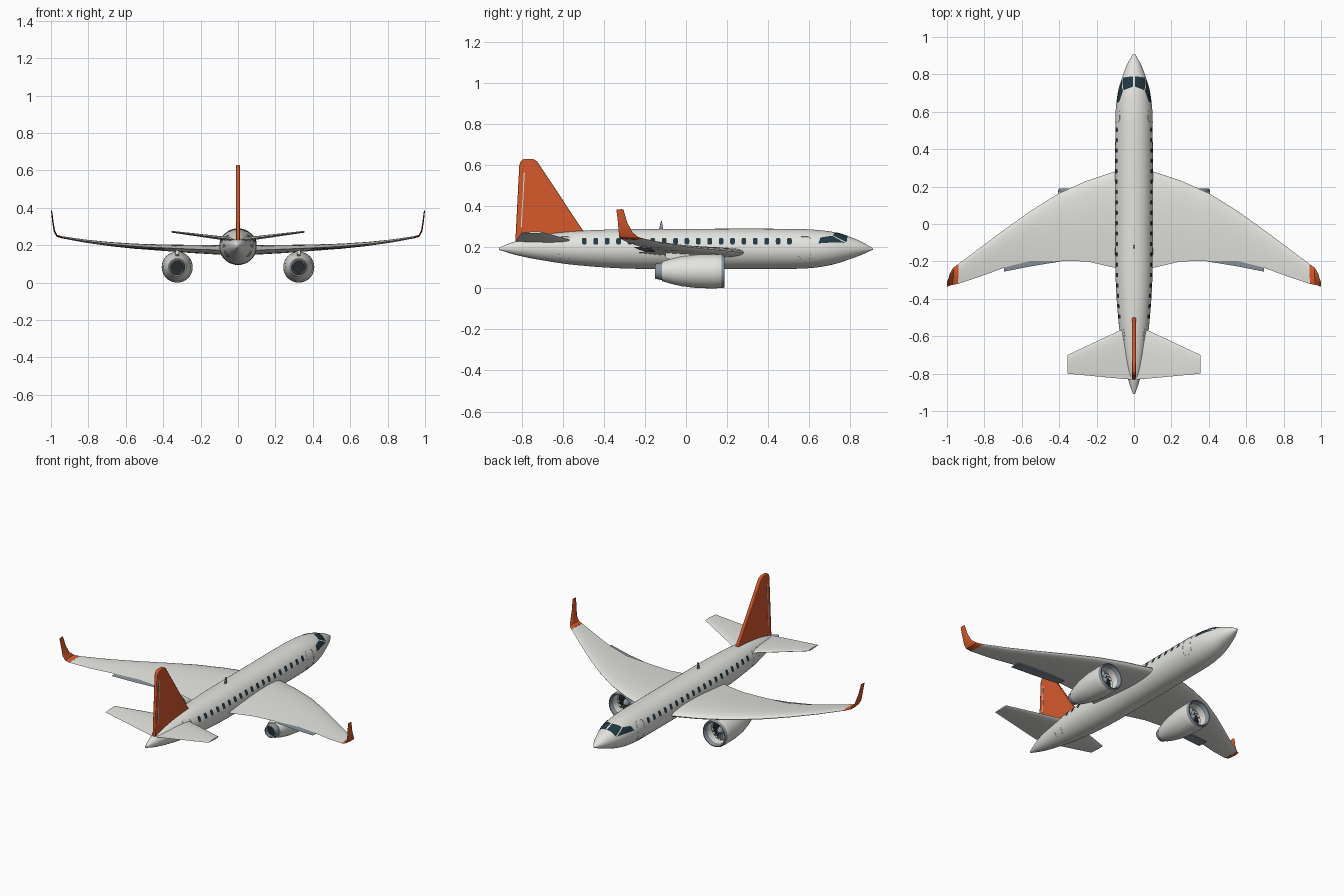
import bpy, bmesh
from math import sin, cos, pi, radians, asin, sqrt

if "Cube" in bpy.data.objects:
    bpy.data.objects.remove(bpy.data.objects["Cube"])


def material(name, r, g, b):
    m = bpy.data.materials.new(name)
    m.diffuse_color = (r, g, b, 1)
    m.use_nodes = True
    m.node_tree.nodes["Principled BSDF"].inputs["Base Color"].default_value = m.diffuse_color
    return m


WHITE = material("white_paint", 0.77, 0.78, 0.74)
ORANGE = material("orange_paint", 0.67, 0.1, 0.025)
GLASS = material("dark_glass", 0.015, 0.04, 0.055)
METAL = material("grey_metal", 0.25, 0.29, 0.33)
DARK = material("dark_metal", 0.02, 0.025, 0.03)


def build(name, verts, faces, mat, angle=40, recalc=True):
    me = bpy.data.meshes.new(name)
    me.from_pydata(verts, [], faces)
    if recalc:
        bm = bmesh.new()
        bm.from_mesh(me)
        bmesh.ops.recalc_face_normals(bm, faces=bm.faces)
        bm.to_mesh(me)
        bm.free()
    ob = bpy.data.objects.new(name, me)
    bpy.context.collection.objects.link(ob)
    me.materials.append(mat)
    bpy.ops.object.select_all(action='DESELECT')
    ob.select_set(True)
    bpy.context.view_layer.objects.active = ob
    bpy.ops.object.shade_smooth_by_angle(angle=radians(angle))
    return ob


def loft(name, rings, mat, caps=True):
    n = len(rings[0])
    verts = [p for r in rings for p in r]
    faces = [(i * n + j, i * n + (j + 1) % n, (i + 1) * n + (j + 1) % n, (i + 1) * n + j)
             for i in range(len(rings) - 1) for j in range(n)]
    if caps:
        faces += [tuple(range(n)), tuple(range(len(verts) - n, len(verts)))]
    return build(name, verts, faces, mat)


# Fuselage stations: y, half width, bottom z, top z
ST = [(-.91, .005, .187, .199), (-.83, .032, .163, .23), (-.72, .055, .14, .258),
      (-.55, .08, .115, .278), (-.3, .098, .097, .288), (0, .1, .095, .29),
      (.5, .1, .095, .29), (.62, .097, .1, .286), (.72, .083, .117, .274),
      (.8, .058, .143, .25), (.86, .034, .165, .225), (.91, .004, .188, .195)]


def slope(i, k):
    a, b = ST[max(i - 1, 0)], ST[min(i + 1, len(ST) - 1)]
    return (b[k] - a[k]) / (b[0] - a[0])


def section(y):
    i = max(j for j in range(len(ST) - 1) if ST[j][0] <= y + 1e-9 or j == 0)
    d = ST[i + 1][0] - ST[i][0]
    t = (y - ST[i][0]) / d
    w, lo, hi = [(2*t**3 - 3*t*t + 1) * ST[i][k] + (t**3 - 2*t*t + t) * d * slope(i, k)
                 + (3*t*t - 2*t**3) * ST[i + 1][k] + (t**3 - t*t) * d * slope(i + 1, k)
                 for k in (1, 2, 3)]
    return w, (lo + hi) / 2, (hi - lo) / 2


def skin(y, a, off=0.0, side=1):
    w, zc, h = section(y)
    return (side * (w + off) * cos(a), y, zc + (h + off) * sin(a))


def skin_z(y, z, off, side):
    w, zc, h = section(y)
    return skin(y, asin(max(-1, min(1, (z - zc) / h))), off, side)


ys = [-.91 + 1.82 * i / 90 for i in range(91)]
loft("fuselage", [[skin(y, 2 * pi * j / 48) for j in range(48)] for y in ys], WHITE)


def oval(cy, cz, ry, rz, n=20, p=0.5):
    pw = lambda v: abs(v) ** p * (1 if v > 0 else -1)
    return [(cy + ry * pw(cos(2*pi*i/n)), cz + rz * pw(sin(2*pi*i/n))) for i in range(n)]


def wing_ring(s, x, le, te, z, th, ang=0.0, n=9):
    # airfoil ring; ang leans the section towards vertical
    pts = []
    for sgn, order in ((1, range(n, -1, -1)), (-1, range(1, n))):
        for i in order:
            u = (i / n) ** 2
            t = 5 * th * (.297 * sqrt(u) - .126 * u - .352 * u*u + .284 * u**3 - .102 * u**4)
            t *= sgn * (1.0 if sgn > 0 else .9)
            pts.append((s * (x - t * sin(ang)), le + (te - le) * u, z + t * cos(ang)))
    return pts


WING = [(0, .30, -.26, .172, .056), (.1, .282, -.235, .174, .054), (.25, .232, -.2, .179, .046),
        (.4, .165, -.197, .186, .036), (.55, .072, -.197, .194, .029), (.69, -.028, -.232, .206, .023),
        (.82, -.125, -.28, .222, .017), (.94, -.215, -.32, .242, .012, .1)]
WINGLET = [(.94, -.215, -.32, .242, .013, .1), (.968, -.235, -.325, .25, .011, .4),
           (.982, -.262, -.328, .275, .009, 1.1), (.99, -.288, -.332, .325, .008, 1.4),
           (.997, -.305, -.339, .385, .006, 1.45)]
TAIL = [(0, -.535, -.832, .226, .024), (.06, -.562, -.828, .234, .022), (.355, -.70, -.80, .272, .010)]

# Engine profiles: y, radius
COWL = [(.118, .064), (.15, .066), (.178, .069), (.186, .073), (.187, .077), (.178, .081),
        (.14, .083), (.06, .082), (-.02, .073), (-.08, .059), (-.118, .047), (-.118, .036)]
NOZZLE = [(-.10, .046), (-.118, .043), (-.15, .036), (-.15, .031), (-.12, .029)]
SPINNER = [(.105, .024), (.125, .021), (.142, .012), (.15, .001)]
LIP = [(.16, .066), (.178, .0685), (.187, .0725), (.1885, .077), (.178, .0818), (.172, .082)]
EX, EZ = .325, .083


def lathe(name, prof, s, mat, caps=False, n=40):
    return loft(name, [[(s * EX + r * cos(2*pi*j/n), y, EZ + r * sin(2*pi*j/n)) for j in range(n)]
                       for y, r in prof], mat, caps)


def slab(name, outline, x0, thick, mat, bevel=0.0):
    loft_ob = loft(name, [[(x, y, z) for y, z in outline] for x in (x0 - thick/2, x0 + thick/2)], mat)
    if bevel:
        m = loft_ob.modifiers.new("bevel", 'BEVEL')
        m.width, m.segments = bevel, 2
    return loft_ob


for s, side in ((1, "right"), (-1, "left")):
    # Wing, winglet, flap and tailplane
    loft(side + "_wing", [wing_ring(s, *w) for w in WING], WHITE)
    loft(side + "_winglet", [wing_ring(s, *w) for w in WINGLET], ORANGE)
    loft(side + "_tailplane", [wing_ring(s, *w) for w in TAIL], WHITE)
    loft(side + "_flap", [[(s * x, y0, z + .004), (s * x, y1, z), (s * x, y0, z - .004)]
                          for x, y0, y1, z in ((.39, -.15, -.20, .18), (.55, -.16, -.226, .187),
                                               (.695, -.19, -.255, .2))], METAL)

    # Engine
    lathe(side + "_engine_cowl", COWL, s, WHITE)
    lathe(side + "_intake_lip", LIP, s, METAL)
    lathe(side + "_exhaust_nozzle", NOZZLE, s, METAL)
    lathe(side + "_exhaust_core", [(-.125, .036), (-.128, .034)], s, DARK, True)
    lathe(side + "_exhaust_duct", [(-.112, .046), (-.114, .045)], s, METAL, True)
    lathe(side + "_fan_back", [(.10, .066), (.102, .066)], s, DARK, True)
    lathe(side + "_spinner", SPINNER, s, METAL, True)
    v, f = [], []
    for k in range(16):
        a = 2 * pi * k / 16
        for r, da, y in ((.018, -.16, .108), (.065, -.1, .106), (.065, .1, .122), (.018, .16, .118)):
            v.append((s * EX + r * cos(a + da), y, EZ + r * sin(a + da)))
        f.append(tuple(range(4 * k, 4 * k + 4)))
    build(side + "_fan_blades", v, f, METAL)
    slab(side + "_pylon", [(.13, .15), (.15, .175), (-.1, .18), (-.1, .15), (-.05, .13)],
         s * EX, .018, WHITE)

    # Cabin windows
    v, f = [], []
    for k in range(19):
        pts = oval(-.495 + k * .0555, .229, .0115, .0155)
        f.append(tuple(range(len(v), len(v) + len(pts))))
        v += [skin_z(y, z, .002, s) for y, z in pts]
    build(side + "_cabin_windows", v, [q if s > 0 else q[::-1] for q in f], GLASS, recalc=False)

    # Door outlines
    for label, y in (("front", .578), ("rear", -.59)):
        rings = [[skin_z(py, pz, off, s) for py, pz in oval(y, .197, .034 + d, .058 + d, 32, .35)]
                 for d, off in ((0, -.001), (0, .0015), (-.004, .0015), (-.004, -.001))]
        loft(f"{side}_{label}_door_outline", rings, WHITE, False)

    # Cockpit panes: corners as y, angle in degrees
    for label, c in (("front", ((.79, 86), (.735, 87), (.715, 50), (.782, 27))),
                     ("side", ((.712, 47), (.655, 36), (.645, 16), (.775, 23)))):
        n, v = 8, []
        for i in range(n + 1):
            for j in range(n + 1):
                a, b = i / n, j / n
                y, ang = [(1-a)*(1-b)*c[0][k] + a*(1-b)*c[1][k] + a*b*c[2][k] + (1-a)*b*c[3][k]
                          for k in (0, 1)]
                v.append(skin(y, radians(ang), .002, s))
        f = [(i*(n+1)+j, (i+1)*(n+1)+j, (i+1)*(n+1)+j+1, i*(n+1)+j+1)
             for i in range(n) for j in range(n)]
        build(f"{side}_cockpit_{label}_pane", v, [q if s > 0 else q[::-1] for q in f],
              GLASS, recalc=False)

    # Rudder hinge line
    slab(side + "_rudder_line", [(-.805, .3), (-.80, .3), (-.785, .565), (-.79, .565)],
         s * .0105, .002, WHITE)

# Fin and roof antenna
slab("tail_fin", [(-.832, .215), (-.812, .6), (-.805, .62), (-.79, .63), (-.745, .63), (-.725, .618),
                  (-.495, .272), (-.49, .25)], 0, .02, ORANGE, .004)
slab("roof_antenna", [(-.132, .285), (-.122, .327), (-.117, .327), (-.112, .285)], 0, .008, METAL)
